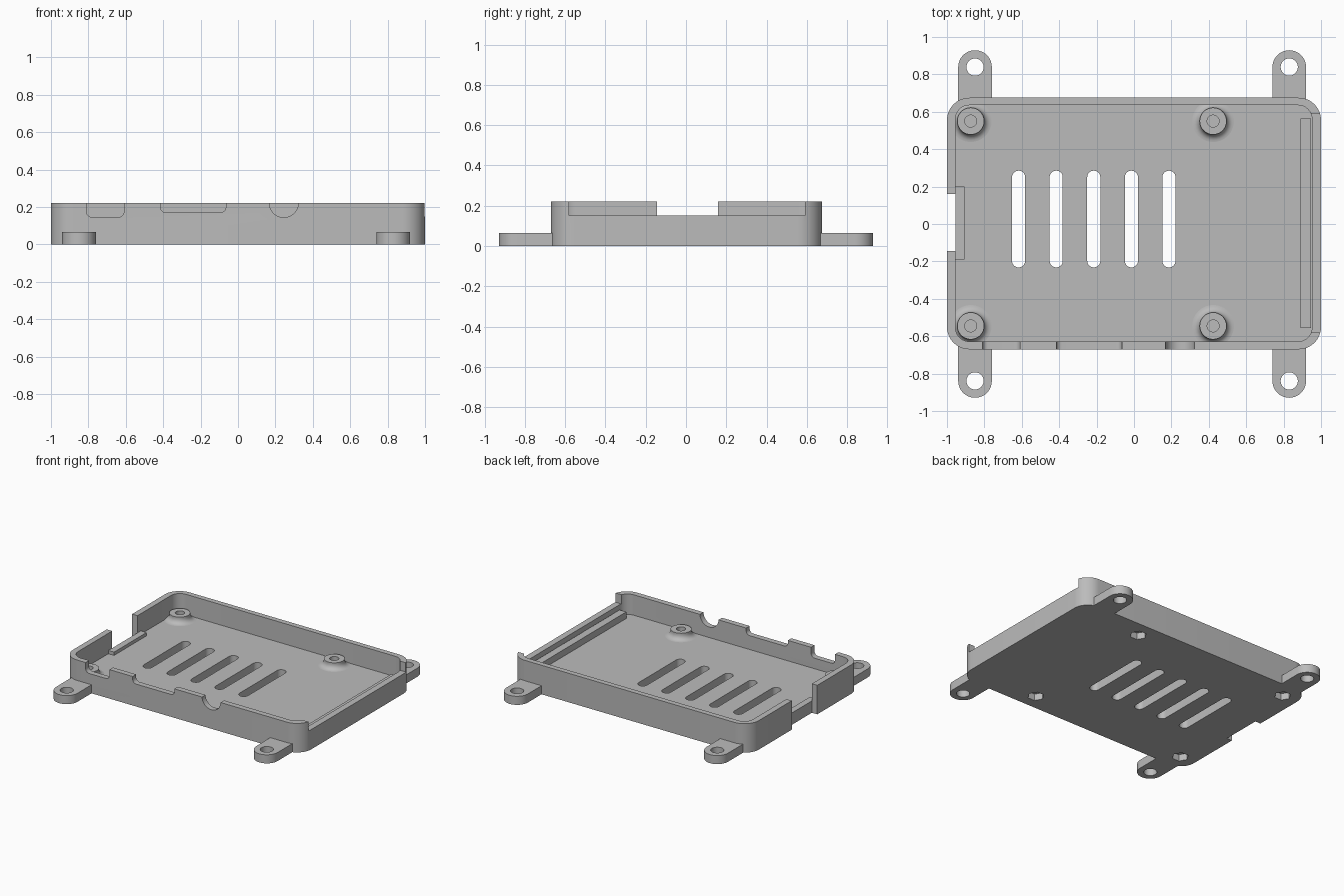
import bpy, bmesh
from math import sin, cos, pi, radians
from mathutils import Matrix

cube = bpy.data.objects.get("Cube")
if cube:
    bpy.data.objects.remove(cube, do_unlink=True)

grey = bpy.data.materials.new("plain grey")
grey.use_nodes = True
grey.diffuse_color = (0.5, 0.5, 0.5, 1)
grey.node_tree.nodes["Principled BSDF"].inputs["Base Color"].default_value = (0.5, 0.5, 0.5, 1)

FLOOR, TOP, POST = 0.065, 0.22, 0.115
FRONT, BACK = -0.67, 0.675


def arc(cx, cy, r, start, end, n):
    angles = [radians(start + (end - start) * i / n) for i in range(n + 1)]
    return [(cx + r * cos(a), cy + r * sin(a)) for a in angles]


def rounded(x0, x1, y0, y1, r, n=8):
    """Outline of a rectangle with rounded corners."""
    return (arc(x1 - r, y1 - r, r, 0, 90, n) + arc(x0 + r, y1 - r, r, 90, 180, n)
            + arc(x0 + r, y0 + r, r, 180, 270, n) + arc(x1 - r, y0 + r, r, 270, 360, n))


def box(x0, x1, y0, y1):
    return [(x0, y0), (x1, y0), (x1, y1), (x0, y1)]


def circle(x, y, r, n=32):
    return arc(x, y, r, 0, 360, n)[:-1]


def add_object(name, bm):
    bmesh.ops.remove_doubles(bm, verts=bm.verts, dist=1e-5)
    bmesh.ops.recalc_face_normals(bm, faces=bm.faces)
    mesh = bpy.data.meshes.new(name)
    bm.to_mesh(mesh)
    bm.free()
    mesh.materials.append(grey)
    obj = bpy.data.objects.new(name, mesh)
    bpy.context.collection.objects.link(obj)
    return obj


def prism(name, outline, low, high, upright=False):
    """Extrude an outline along z, or along y when upright."""
    bm = bmesh.new()
    face = bm.faces.new([bm.verts.new((x, y, low)) for x, y in outline])
    ext = bmesh.ops.extrude_face_region(bm, geom=[face])
    for v in ext["geom"]:
        if isinstance(v, bmesh.types.BMVert):
            v.co.z = high
    if upright:
        for v in bm.verts:
            v.co = (v.co.x, v.co.z, v.co.y)
    return add_object(name, bm)


def carve(obj, cutters):
    for cutter in cutters:
        mod = obj.modifiers.new("cut", "BOOLEAN")
        mod.operation, mod.solver, mod.object = "DIFFERENCE", "EXACT", cutter
    graph = bpy.context.evaluated_depsgraph_get()
    mesh = bpy.data.meshes.new_from_object(obj.evaluated_get(graph))
    obj.modifiers.clear()
    obj.data = mesh
    for cutter in cutters:
        bpy.data.objects.remove(cutter, do_unlink=True)


def finish(obj):
    bpy.ops.object.select_all(action="DESELECT")
    obj.select_set(True)
    bpy.context.view_layer.objects.active = obj
    bpy.ops.object.shade_smooth_by_angle(angle=radians(35))


# Tray shell with its inner cavity
tray = prism("tray", rounded(-1, 1, FRONT, BACK, 0.12, 12), 0, TOP)
cutters = [prism("cavity", rounded(-0.955, 0.952, FRONT + 0.042, BACK - 0.04, 0.075, 12), FLOOR, 0.4)]

# Ventilation slots
for i in range(5):
    x = -0.617 + 0.201 * i
    cutters.append(prism("slot", rounded(x - 0.035, x + 0.035, -0.232, 0.285, 0.0345), -0.1, 0.15))

# Front port notches, end wall cut, card gap
for x0, x1, z in ((-0.81, -0.61, 0.145), (-0.415, -0.065, 0.17)):
    cutters.append(prism("port", rounded(x0, x1, z, 0.4, 0.03), -0.8, -0.6, True))
cutters.append(prism("round_port", circle(0.245, 0.222, 0.078), -0.8, -0.6, True))
cutters.append(prism("end_cut", box(0.94, 1.1, -0.58, 0.59), 0.15, 0.4))
cutters.append(prism("card_gap", box(-1.1, -0.955, -0.145, 0.16), -0.1, 0.4))

# Hexagonal nut pockets under the standoffs
post_spots = [(x, y) for x in (-0.873, 0.423) for y in (-0.545, 0.55)]
for x, y in post_spots:
    cutters.append(prism("nut_pocket", circle(x, y, 0.058, 6), -0.1, 0.05))
carve(tray, cutters)
finish(tray)

# Standoffs with a flared foot and a blind screw hole
for i, (x, y) in enumerate(post_spots):
    flare = arc(0.112, FLOOR + 0.04, 0.04, 180, 270, 6)
    profile = [(0, 0.07), (0.032, 0.07), (0.032, POST), (0.072, POST)] + flare + [(0.112, 0.06), (0, 0.06)]
    bm = bmesh.new()
    verts = [bm.verts.new((r, 0, z)) for r, z in profile]
    edges = [bm.edges.new(pair) for pair in zip(verts, verts[1:])]
    bmesh.ops.spin(bm, geom=verts + edges, axis=(0, 0, 1), cent=(0, 0, 0), angle=2 * pi, steps=32)
    bmesh.ops.transform(bm, matrix=Matrix.Translation((x, y, 0)), verts=bm.verts)
    finish(add_object(f"standoff_{i + 1}", bm))

# Mounting ears with screw holes
for x, side in ((-0.85, "right"), (0.83, "left")):
    for sign, end in ((-1, "front"), (1, "back")):
        outline = [(x + 0.09, 0.65)] + arc(x, 0.839, 0.09, 0, 180, 20) + [(x - 0.09, 0.65)]
        ear = prism(f"{end}_{side}_ear", [(px, sign * py) for px, py in outline], 0, FLOOR)
        carve(ear, [prism("ear_hole", circle(x, sign * 0.839, 0.046), -0.1, 0.2)])
        finish(ear)

# Board support ribs on the floor
prism("left_rib", box(0.89, 0.946, -0.555, 0.565), 0.06, POST)
prism("right_rib", box(-0.955, -0.907, -0.19, 0.2), 0.06, 0.09)
